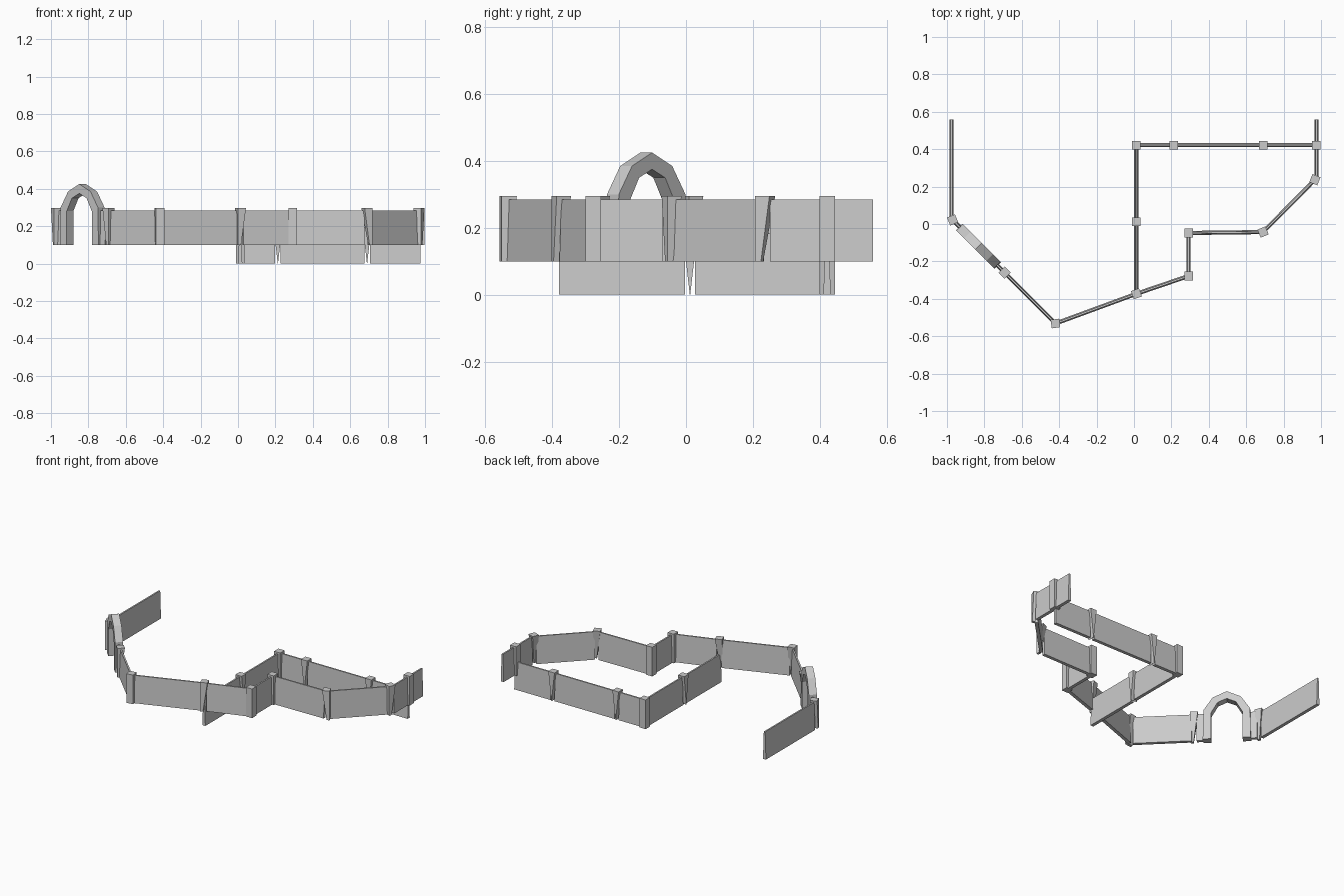
import bpy
from math import radians, atan2
from mathutils import Vector, Matrix

cube = bpy.data.objects.get("Cube")
if cube:
    bpy.data.objects.remove(cube, do_unlink=True)

stone = bpy.data.materials.new("grey_stone")
stone.use_nodes = True
stone.diffuse_color = (0.6, 0.6, 0.6, 1)
stone.node_tree.nodes["Principled BSDF"].inputs["Base Color"].default_value = (0.6, 0.6, 0.6, 1)

BASE = 0.1            # ground level of the outer wall
WALL_H, PILLAR_H = 0.185, 0.196
HALF = 0.023          # half width of a pillar
GAP = 0.015           # panel ends stop short of the pillar centre


def add_mesh(name, verts, faces, matrix):
    mesh = bpy.data.meshes.new(name)
    mesh.from_pydata(verts, [], faces)
    mesh.materials.append(stone)
    obj = bpy.data.objects.new(name, mesh)
    obj.matrix_world = matrix
    bpy.context.collection.objects.link(obj)
    return obj


def prism(name, lower, upper, matrix):
    """Closed solid between two loops of equal length."""
    n = len(lower)
    sides = [(i, (i + 1) % n, (i + 1) % n + n, i + n) for i in range(n)]
    caps = [tuple(reversed(range(n))), tuple(range(n, 2 * n))]
    return add_mesh(name, lower + upper, sides + caps, matrix)


def rect(x0, x1, y0, y1, z):
    return [(x0, y0, z), (x1, y0, z), (x1, y1, z), (x0, y1, z)]


def wall(a, b, z, gap_a=GAP, gap_b=GAP):
    """Thin panel, slightly thicker at the foot."""
    a, b = Vector(a), Vector(b)
    d = b - a
    place = Matrix.Translation((a.x, a.y, z)) @ Matrix.Rotation(atan2(d.y, d.x), 4, "Z")
    x0, x1 = gap_a, d.length - gap_b
    prism("wall_panel", rect(x0, x1, -0.011, 0.011, 0),
          rect(x0, x1, -0.005, 0.005, WALL_H), place)


def pillar(p, z, angle=0, foot=(1, 1), lean=(0, 0)):
    """Square head; the foot can be narrowed and pushed to one side."""
    cx, cy = [HALF * (1 - f) * s for f, s in zip(foot, lean)]
    hx, hy = HALF * foot[0], HALF * foot[1]
    place = Matrix.Translation((p[0], p[1], z)) @ Matrix.Rotation(radians(angle), 4, "Z")
    prism("pillar", rect(cx - hx, cx + hx, cy - hy, cy + hy, 0),
          rect(-HALF, HALF, -HALF, HALF, PILLAR_H), place)


# Outer wall, corner by corner
west_end, west = (-0.976, 0.56), (-0.97, 0.022)
gate, south = (-0.692, -0.26), (-0.42, -0.532)
cross, nook_a, nook_b = (0.013, -0.373), (0.292, -0.278), (0.292, -0.048)
bend, east = (0.69, -0.043), (0.967, 0.237)
north, east_end = (0.975, 0.422), (0.975, 0.56)

wall((-0.976, 0.022), west_end, BASE, GAP, 0)
run = [gate, south, cross, nook_a, nook_b, bend, east]
for a, b in zip(run, run[1:]):
    wall(a, b, BASE)
wall((0.975, 0.237), north, BASE)
wall(north, east_end, BASE, GAP, 0)

taper = (0.4, 0.4)
pillar(west, BASE, 22, taper, (-1, -1))
pillar(gate, BASE, 45, taper, (-1, -1))
pillar(south, BASE, 8, (1, 0.4), (0, -1))
pillar(cross, BASE, 20, taper, (-1, -1))
pillar(nook_a, BASE)
pillar(nook_b, BASE)
pillar(bend, BASE, 22, taper, (1, -1))
pillar(east, BASE, -22, taper, (1, -1))
pillar(north, BASE)

# Lower inner wall
corner, middle = (0.012, 0.422), (0.012, 0.012)
post_a, post_b = (0.213, 0.422), (0.69, 0.422)
wall((0.012, -0.38), middle, 0, 0)
wall(middle, corner, 0)
wall(corner, post_a, 0)
wall(post_a, post_b, 0)
wall(post_b, (0.975, 0.422), 0, GAP, 0)
pillar(corner, 0)
pillar(middle, 0, 90, (0.03, 1))
for p in (post_a, post_b):
    pillar(p, 0, 0, (0.03, 1))

# Gateway arch: faceted band with a pointed crown
a, b = Vector(west), Vector(gate)
mid, span = (a + b) / 2, (b - a).length
outer = [(0.145, BASE), (0.141, 0.3), (0.085, 0.385), (0, 0.425)]
inner = [(0.095, BASE), (0.095, 0.28), (0.055, 0.35), (0, 0.375)]


def mirrored(half):
    return half + [(-x, z) for x, z in reversed(half[:-1])]


profile = list(zip(mirrored(outer), mirrored(inner)))
verts, faces = [], []
for (ox, oz), (ix, iz) in profile:
    verts += [(ox, -0.025, oz), (ox, 0.025, oz), (ix, 0.025, iz), (ix, -0.025, iz)]
for k in range(len(profile) - 1):
    for j in range(4):
        n = (j + 1) % 4
        faces.append((4 * k + j, 4 * k + 4 + j, 4 * k + 4 + n, 4 * k + n))
last = 4 * len(profile) - 4
faces += [(0, 1, 2, 3), (last + 3, last + 2, last + 1, last)]
place = Matrix.Translation((mid.x, mid.y, 0)) @ Matrix.Rotation(radians(-45), 4, "Z")
add_mesh("gateway_arch", verts, faces, place)

# Short panels joining the arch to its pillars
for p in (a, b):
    wall(p, mid, BASE, GAP, 0.12)
